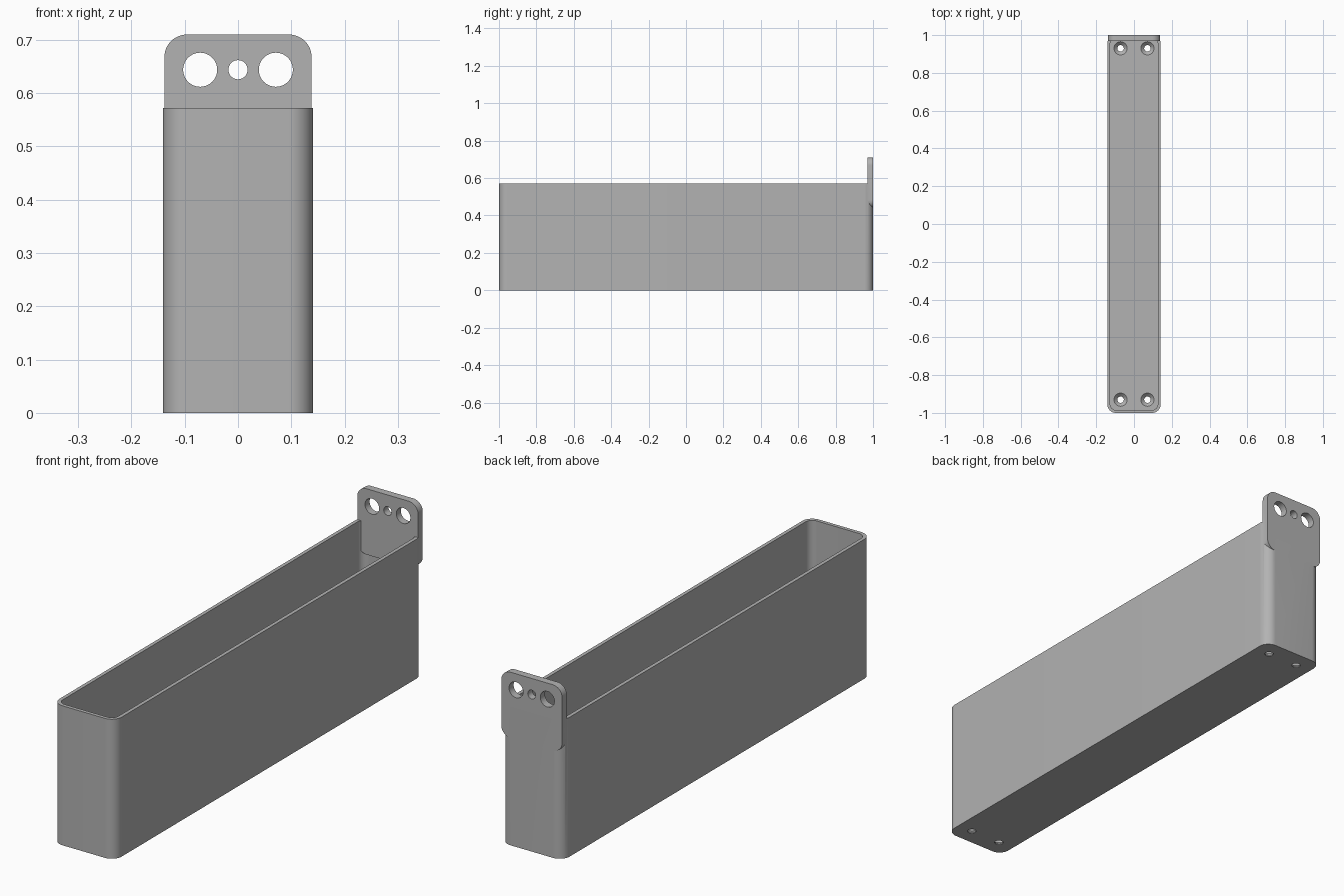
import bpy, bmesh, math
from mathutils import Matrix, Vector

cube = bpy.data.objects.get("Cube")
if cube:
    bpy.data.objects.remove(cube, do_unlink=True)

HALF_W, HALF_L, HEIGHT = 0.141, 1.0, 0.572
WALL, FLOOR, RADIUS = 0.015, 0.022, 0.045

grey = bpy.data.materials.new("plain grey")
grey.use_nodes = True
colour = (0.45, 0.45, 0.45, 1)
grey.diffuse_color = colour
grey.node_tree.nodes["Principled BSDF"].inputs["Base Color"].default_value = colour


def finish(bm, name):
    bmesh.ops.recalc_face_normals(bm, faces=bm.faces)
    mesh = bpy.data.meshes.new(name)
    bm.to_mesh(mesh)
    bm.free()
    mesh.materials.append(grey)
    obj = bpy.data.objects.new(name, mesh)
    bpy.context.collection.objects.link(obj)
    return obj


def rounded_block(name, half_x, half_y, radius, low, high, matrix=Matrix(), steps=12):
    """Rounded rectangle extruded from low to high along local z."""
    bm = bmesh.new()
    ring = []
    for quarter, (sx, sy) in enumerate(((1, 1), (-1, 1), (-1, -1), (1, -1))):
        for i in range(steps + 1):
            a = (quarter + i / steps) * math.pi / 2
            ring.append(bm.verts.new((sx * (half_x - radius) + radius * math.cos(a),
                                      sy * (half_y - radius) + radius * math.sin(a), low)))
    face = bm.faces.new(ring)
    top = bmesh.ops.extrude_face_region(bm, geom=[face])["geom"]
    bmesh.ops.translate(bm, vec=(0, 0, high - low),
                        verts=[v for v in top if isinstance(v, bmesh.types.BMVert)])
    bm.transform(matrix)
    return finish(bm, name)


def cone(name, r_low, r_high, depth, matrix):
    bm = bmesh.new()
    bmesh.ops.create_cone(bm, cap_ends=True, segments=40, radius1=r_low,
                          radius2=r_high, depth=depth, matrix=matrix)
    return finish(bm, name)


def combine(target, tool, operation="DIFFERENCE"):
    """Apply a boolean and discard its tool."""
    tool.hide_render = True
    mod = target.modifiers.new("boolean", "BOOLEAN")
    mod.operation, mod.solver, mod.object = operation, "EXACT", tool
    bpy.context.view_layer.objects.active = target
    bpy.ops.object.modifier_apply(modifier=mod.name)
    bpy.data.objects.remove(tool, do_unlink=True)


# Open tray with thin walls
tray = rounded_block("tray", HALF_W, HALF_L, RADIUS, 0, HEIGHT)
combine(tray, rounded_block("cavity", HALF_W - WALL, HALF_L - WALL, RADIUS - WALL,
                            FLOOR, HEIGHT + 0.1))

# Hanging plate at the back, standing upright and thicker than the wall
upright = Matrix.Translation((0, 1, 0.575)) @ Matrix.Rotation(math.pi / 2, 4, "X")
plate = rounded_block("hanging_plate", 0.138, 0.135, 0.042, 0, 0.03, upright)
combine(tray, plate, "UNION")

# Two large holes and a small one through the plate
for x, r in ((-0.071, 0.032), (0, 0.018), (0.071, 0.032)):
    place = Matrix.Translation((x, 1, 0.644)) @ Matrix.Rotation(math.pi / 2, 4, "X")
    combine(tray, cone("plate_hole", r, r, 0.2, place))

# Countersunk screw holes in the floor corners
for x in (-0.071, 0.071):
    for y in (-0.93, 0.93):
        combine(tray, cone("screw_hole", 0.017, 0.017, 0.1, Matrix.Translation((x, y, 0))))
        combine(tray, cone("countersink", 0.017, 0.037, 0.02,
                           Matrix.Translation((x, y, FLOOR - 0.008))))

# Smooth rounded corners, crisp edges
bpy.ops.object.select_all(action="DESELECT")
tray.select_set(True)
bpy.context.view_layer.objects.active = tray
bpy.ops.object.shade_smooth_by_angle(angle=math.radians(30))
